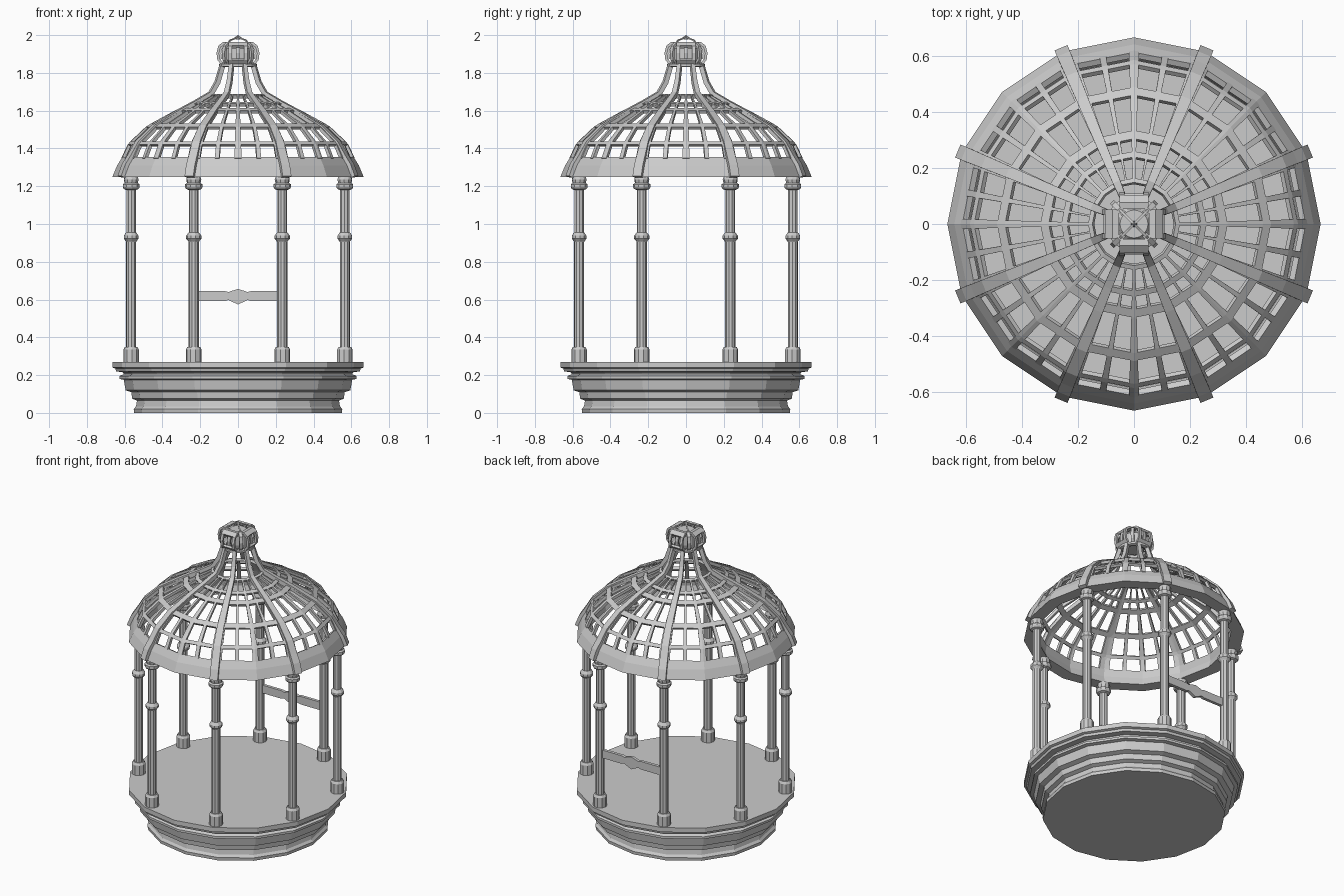
import bpy, bmesh
from math import sin, cos, pi, floor

if "Cube" in bpy.data.objects:
    bpy.data.objects.remove(bpy.data.objects["Cube"])

SIDES = 16


def make(name, bm, thickness=0):
    bmesh.ops.recalc_face_normals(bm, faces=bm.faces)
    me = bpy.data.meshes.new(name)
    bm.to_mesh(me)
    bm.free()
    ob = bpy.data.objects.new(name, me)
    bpy.context.collection.objects.link(ob)
    if thickness:
        mod = ob.modifiers.new("thickness", 'SOLIDIFY')
        mod.thickness = thickness
        mod.offset = 0
    return ob


def lathe(name, profile, sides, closed=False, at=(0, 0), turn=0.0):
    """Revolve (radius, z) points; cap the ends unless the profile is a closed loop."""
    bm = bmesh.new()
    rings = [[bm.verts.new((at[0] + r * cos(turn + 2 * pi * i / sides),
                            at[1] + r * sin(turn + 2 * pi * i / sides), z))
              for i in range(sides)] for r, z in profile]
    pairs = list(zip(rings, rings[1:]))
    if closed:
        pairs.append((rings[-1], rings[0]))
    else:
        bm.faces.new(rings[0])
        bm.faces.new(rings[-1])
    for a, b in pairs:
        for i in range(sides):
            j = (i + 1) % sides
            bm.faces.new((a[i], a[j], b[j], b[i]))
    return make(name, bm)


def strap(name, path, angle, depth):
    """Sweep a rectangular bar along (radius, z, width) points in a vertical plane."""
    bm = bmesh.new()
    c, s = cos(angle), sin(angle)
    rings = []
    for i, (r, z, w) in enumerate(path):
        p, q = path[max(i - 1, 0)], path[min(i + 1, len(path) - 1)]
        dr, dz = q[0] - p[0], q[1] - p[1]
        n = (dr * dr + dz * dz) ** 0.5
        nr, nz = dz / n, -dr / n
        ring = []
        for t, d in ((-w / 2, -depth / 2), (w / 2, -depth / 2), (w / 2, depth / 2), (-w / 2, depth / 2)):
            rr, zz = r + nr * d, z + nz * d
            ring.append(bm.verts.new((rr * c - t * s, rr * s + t * c, zz)))
        rings.append(ring)
    for a, b in zip(rings, rings[1:]):
        for i in range(4):
            j = (i + 1) % 4
            bm.faces.new((a[i], a[j], b[j], b[i]))
    bm.faces.new(rings[0])
    bm.faces.new(rings[-1])
    return make(name, bm)


# Stepped base with floor
lathe("base", [(.55, 0), (.552, .02), (.54, .035), (.535, .065), (.56, .075), (.565, .11),
               (.595, .12), (.605, .175), (.628, .18), (.628, .195), (.605, .205),
               (.61, .215), (.645, .22), (.65, .235), (.665, .24), (.665, .27)], SIDES)

# Eight columns
column = [(.042, .265), (.042, .335), (.034, .35), (.027, .35), (.027, .905), (.03, .91),
          (.04, .922), (.04, .938), (.03, .952), (.026, .955), (.026, 1.18), (.04, 1.185),
          (.046, 1.195), (.046, 1.21), (.036, 1.217), (.04, 1.235), (.034, 1.255)]
for k in range(8):
    a = pi / 8 + k * pi / 4
    lathe(f"column_{k + 1}", column, 10, at=(.612 * cos(a), .612 * sin(a)), turn=a)

# Shaped rail between the two back columns
half = [(-.23, .645), (-.07, .645), (-.05, .64), (-.03, .647), (0, .656), (.03, .647), (.05, .64),
        (.07, .645), (.23, .645), (.23, .592), (.07, .592), (.05, .598), (.03, .588), (0, .574),
        (-.03, .588), (-.05, .598), (-.07, .592), (-.23, .592)]
bm = bmesh.new()
face = bm.faces.new([bm.verts.new((x, .555, z)) for x, z in half])
ext = bmesh.ops.extrude_face_region(bm, geom=[face])
bmesh.ops.translate(bm, vec=(0, .02, 0), verts=[v for v in ext["geom"] if isinstance(v, bmesh.types.BMVert)])
make("back_rail", bm)

# Solid lower band of the roof
lathe("roof_rim", [(.665, 1.25), (.64, 1.31), (.612, 1.355), (.592, 1.345), (.6, 1.3), (.585, 1.25)],
      SIDES, closed=True)

# Roof lattice: faceted grid with window cells left out
rows = [(.61, 1.345), (.577, 1.415), (.563, 1.432), (.483, 1.507), (.455, 1.525), (.33, 1.593),
        (.30, 1.607), (.255, 1.629), (.235, 1.639), (.16, 1.674), (.145, 1.68)]
cuts = [0, .14, .48, .58, .93]
us = []
for k in range(SIDES):
    fr = cuts if k % 2 else [0] + [1 - c for c in reversed(cuts[1:])]
    us += [(k + f, (i in (1, 3))) for i, f in enumerate(fr)]
bm = bmesh.new()
grid = []
for r, z in rows:
    ring = []
    for u, _ in us:
        k, f = floor(u), u - floor(u)
        a, b = 2 * pi * k / SIDES, 2 * pi * (k + 1) / SIDES
        ring.append(bm.verts.new((r * (cos(a) * (1 - f) + cos(b) * f),
                                  r * (sin(a) * (1 - f) + sin(b) * f), z)))
    grid.append(ring)
for i in range(len(rows) - 1):
    for j, (u, window) in enumerate(us):
        n = (j + 1) % len(us)
        if not (window and i % 2 == 0):
            bm.faces.new((grid[i][j], grid[i][n], grid[i + 1][n], grid[i + 1][j]))
make("roof_lattice", bm, .018)

# Eight ribs running from the rim up to the finial
rib = [(.668, 1.25, .05), (.645, 1.31, .05), (.612, 1.36, .048), (.57, 1.43, .046), (.48, 1.513, .042),
       (.33, 1.598, .036), (.24, 1.643, .032), (.155, 1.69, .028), (.118, 1.75, .025), (.088, 1.845, .022)]
for k in range(8):
    strap(f"rib_{k + 1}", rib, pi / 8 + k * pi / 4, .025)

# Finial collar, core and cap
lathe("finial_collar", [(.085, 1.83), (.1, 1.835), (.1, 1.848), (.085, 1.855), (.07, 1.85), (.07, 1.835)],
      SIDES, closed=True)
lathe("finial_core", [(.06, 1.845), (.068, 1.87), (.068, 1.93), (.05, 1.95)], SIDES)

# Bulging framed panels around the finial, with slim straps on the diagonals
bulge = [(.085, 1.85), (.103, 1.872), (.107, 1.905), (.098, 1.94), (.075, 1.958), (.055, 1.955)]
for k in range(4):
    a = k * pi / 2
    for side in (-1, 1):
        bar = strap(f"finial_frame_{k + 1}_{'left' if side < 0 else 'right'}",
                    [(r, z, .018) for r, z in bulge], a, .014)
        bar.location = (-sin(a) * side * .042, cos(a) * side * .042, 0)
    strap(f"finial_frame_{k + 1}_bottom", [(r, z, .1) for r, z in bulge[:2]], a, .014)
    strap(f"finial_frame_{k + 1}_top", [(r, z, .1) for r, z in bulge[3:]], a, .014)
    strap(f"finial_frame_{k + 1}_middle", [(r - .012, z, .022) for r, z in bulge[1:4]], a, .012)
    strap(f"finial_strap_{k + 1}", [(r * .98, z, .02) for r, z in bulge], a + pi / 4, .014)
    # Thin wires meeting at the tip
    strap(f"finial_wire_{k + 1}", [(.075, 1.955, .008), (.06, 1.972, .008), (.03, 1.98, .008), (.003, 1.993, .008)],
          a + pi / 4, .007)
lathe("finial_tip", [(.012, 1.978), (.011, 1.988), (.003, 2.0)], 8)
